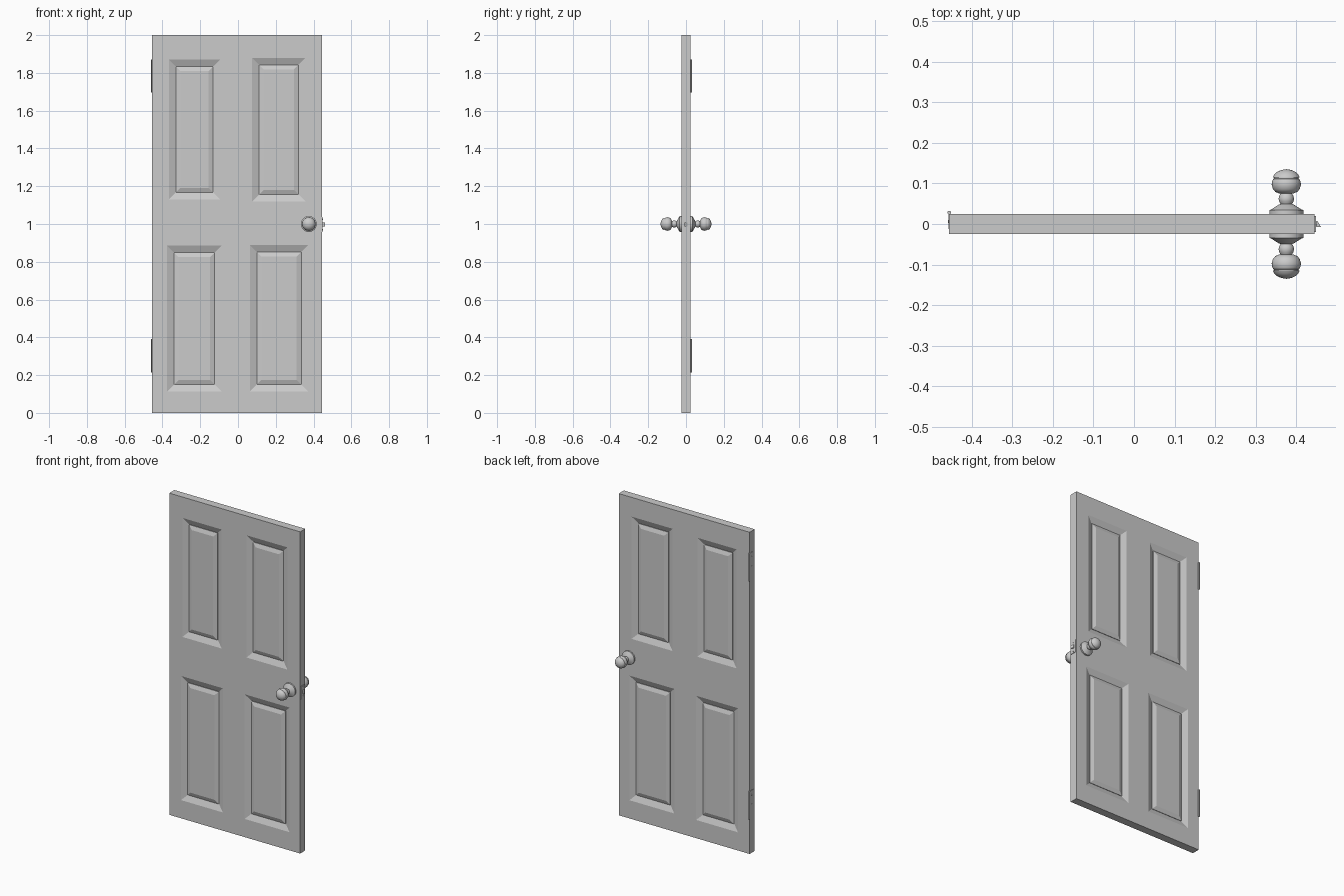
import bpy, bmesh, math
from mathutils import Matrix

if "Cube" in bpy.data.objects:
    bpy.data.objects.remove(bpy.data.objects["Cube"])

X0, X1, XM, ZM, T = -0.455, 0.445, -0.01, 1.0, 0.025


def make(name, bm, smooth=False):
    bmesh.ops.recalc_face_normals(bm, faces=bm.faces)
    me = bpy.data.meshes.new(name)
    bm.to_mesh(me)
    bm.free()
    ob = bpy.data.objects.new(name, me)
    bpy.context.collection.objects.link(ob)
    if smooth:
        bpy.ops.object.select_all(action='DESELECT')
        ob.select_set(True)
        bpy.context.view_layer.objects.active = ob
        bpy.ops.object.shade_smooth_by_angle(angle=math.radians(35))
    return ob


def box(name, x, y, z):
    bm = bmesh.new()
    bmesh.ops.create_cube(bm, size=1)
    for v in bm.verts:
        v.co = [c[0] + (t + 0.5) * (c[1] - c[0]) for c, t in zip((x, y, z), v.co)]
    return make(name, bm)


def cylinder(name, r, h, loc, axis='Z', seg=16):
    bm = bmesh.new()
    rot = Matrix.Rotation(math.pi / 2, 4, 'Y') if axis == 'X' else Matrix()
    bmesh.ops.create_cone(bm, cap_ends=True, segments=seg, radius1=r, radius2=r,
                          depth=h, matrix=Matrix.Translation(loc) @ rot)
    return make(name, bm, True)


# Door leaf: each quadrant is a set of nested rectangles (groove and raised field)
# quadrant x0, x1, z0, z1 then panel x0, x1, z0, z1
quads = [((X0, XM, ZM, 2), (-0.365, -0.095, 1.13, 1.87)),
         ((XM, X1, ZM, 2), (0.075, 0.357, 1.12, 1.88)),
         ((X0, XM, 0, ZM), (-0.375, -0.087, 0.113, 0.885)),
         ((XM, X1, 0, ZM), (0.063, 0.372, 0.113, 0.888))]
steps = [(0, 0), (0.037, 0.016), (0.037, 0.013), (0.061, 0.004)]  # inset, depth

bm = bmesh.new()
for side in (-1, 1):
    for cell, panel in quads:
        rects = [(cell, 0)]
        for i, d in steps:
            a, b, c, e = panel
            rects.append(((a + i, b - i, c + i, e - i), d))
        loops = []
        for (a, b, c, e), d in rects:
            y = side * (T - d)
            loops.append([bm.verts.new(p) for p in
                          ((a, y, c), (b, y, c), (b, y, e), (a, y, e))])
        for p, q in zip(loops, loops[1:]):
            for k in range(4):
                n = (k + 1) % 4
                bm.faces.new((p[k], p[n], q[n], q[k]))
        bm.faces.new(loops[-1])
bmesh.ops.remove_doubles(bm, verts=bm.verts, dist=1e-5)
bmesh.ops.bridge_loops(bm, edges=[e for e in bm.edges if e.is_boundary])
make("door_leaf", bm)

# Knobs: one lathe profile (radius, distance from door centre), both sides
profile = [(0.042, 0.024), (0.042, 0.034), (0.037, 0.036), (0.018, 0.048), (0.014, 0.049),
           (0.018, 0.056), (0.019, 0.063), (0.017, 0.07), (0.014, 0.075), (0.017, 0.075),
           (0.027, 0.079), (0.033, 0.086), (0.036, 0.097), (0.035, 0.105), (0.032, 0.111),
           (0.030, 0.112), (0.030, 0.114), (0.033, 0.115), (0.030, 0.121), (0.023, 0.128),
           (0.012, 0.133), (0, 0.135)]
for name, side in (("front_knob", -1), ("back_knob", 1)):
    bm = bmesh.new()
    vs = [bm.verts.new((0.375 + r, side * y, 1)) for r, y in profile]
    es = [bm.edges.new(p) for p in zip(vs, vs[1:])]
    bmesh.ops.spin(bm, geom=vs + es, cent=(0.375, 0, 1), axis=(0, 1, 0),
                   angle=2 * math.pi, steps=32)
    bmesh.ops.remove_doubles(bm, verts=bm.verts, dist=1e-5)
    make(name, bm, True)

# Latch plate, bolt with slanted tip, and screws
box("latch_plate", (X1 - 0.002, X1 + 0.003), (-0.02, 0.02), (0.957, 1.037))
bolt = box("latch_bolt", (X1, 0.46), (-0.007, 0.007), (0.988, 1.008))
for v in bolt.data.vertices:
    if v.co.x > 0.45 and v.co.y > 0:
        v.co.x = 0.452
for z in (0.969, 1.025):
    cylinder("latch_screw", 0.004, 0.004, (X1 + 0.003, 0, z), 'X', 12)

# Hinges: leaf on the door edge, barrel at the back corner, screws
for z0, z1 in ((0.215, 0.39), (1.695, 1.87)):
    zm = (z0 + z1) / 2
    box("hinge_leaf", (X0 - 0.002, X0 + 0.002), (-0.012, 0.027), (z0, z1))
    cylinder("hinge_barrel", 0.0045, z1 - z0, (X0, 0.028, zm))
    for dz in (-0.06, 0, 0.06):
        cylinder("hinge_screw", 0.004, 0.003, (X0 - 0.002, 0.006, zm + dz), 'X', 12)
